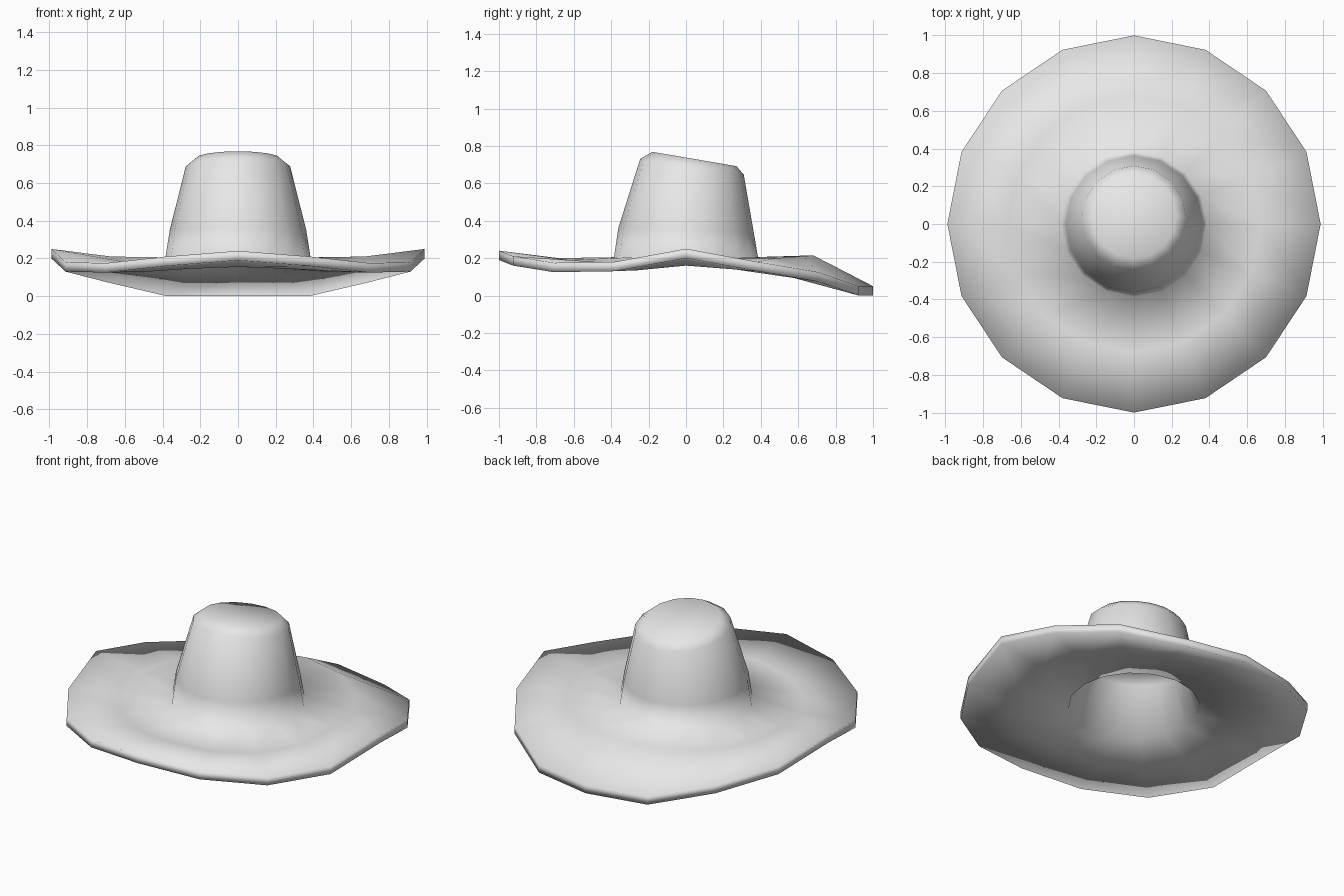
import bpy, bmesh, math

if "Cube" in bpy.data.objects:
    bpy.data.objects.remove(bpy.data.objects["Cube"])

SIDES = 16

# One plain felt colour
felt = bpy.data.materials.new("grey_felt")
felt.use_nodes = True
felt.diffuse_color = (0.8, 0.8, 0.8, 1)
felt.node_tree.nodes["Principled BSDF"].inputs["Base Color"].default_value = (0.8, 0.8, 0.8, 1)

bm = bmesh.new()


def wavy_ring(radius, heights):
    """Ring whose heights run from front to back, mirrored left to right."""
    ring = []
    for i in range(SIDES):
        a = 2 * math.pi * i / SIDES
        z = heights[min(i, SIDES - i)]
        ring.append(bm.verts.new((0.99 * radius * math.sin(a), -radius * math.cos(a), z)))
    return ring


def tilted_ring(radius, z, tilt=0.0, shift=0.0):
    """Ring on a plane that falls towards the back."""
    ring = []
    for i in range(SIDES):
        a = 2 * math.pi * i / SIDES
        y = -radius * math.cos(a)
        ring.append(bm.verts.new((radius * math.sin(a), y + shift, z - tilt * y)))
    return ring


# Brim waves: turned up at front and sides, drooping at the back
rim = [0.24, 0.21, 0.175, 0.18, 0.25, 0.18, 0.125, 0.05, 0.05]
mid_top = [0.2, 0.19, 0.18, 0.185, 0.21, 0.2, 0.2, 0.21, 0.215]
mid_under = [0.155, 0.145, 0.13, 0.135, 0.16, 0.14, 0.12, 0.1, 0.1]

rings = [
    # Hollow inside of the crown
    tilted_ring(0.24, 0.48, 0.1, 0.02),
    tilted_ring(0.29, 0.43, 0.1, 0.01),
    tilted_ring(0.375, 0.16),
    # Underside, edge and top of the brim
    wavy_ring(0.68, mid_under),
    wavy_ring(1.0, [z - 0.05 for z in rim]),
    wavy_ring(1.0, rim),
    wavy_ring(0.68, mid_top),
    # Outside of the crown
    tilted_ring(0.385, 0.205),
    tilted_ring(0.362, 0.35, 0.03),
    tilted_ring(0.277, 0.688, 0.153, 0.032),
    tilted_ring(0.225, 0.73, 0.17, 0.045),
]

for lower, upper in zip(rings, rings[1:]):
    for i in range(SIDES):
        j = (i + 1) % SIDES
        bm.faces.new((lower[i], lower[j], upper[j], upper[i]))
bm.faces.new(rings[0])
bm.faces.new(rings[-1])
bmesh.ops.recalc_face_normals(bm, faces=bm.faces)
for face in bm.faces:
    face.smooth = True

mesh = bpy.data.meshes.new("wide_brim_hat")
bm.to_mesh(mesh)
bm.free()
mesh.materials.append(felt)
hat = bpy.data.objects.new("wide_brim_hat", mesh)
bpy.context.collection.objects.link(hat)
